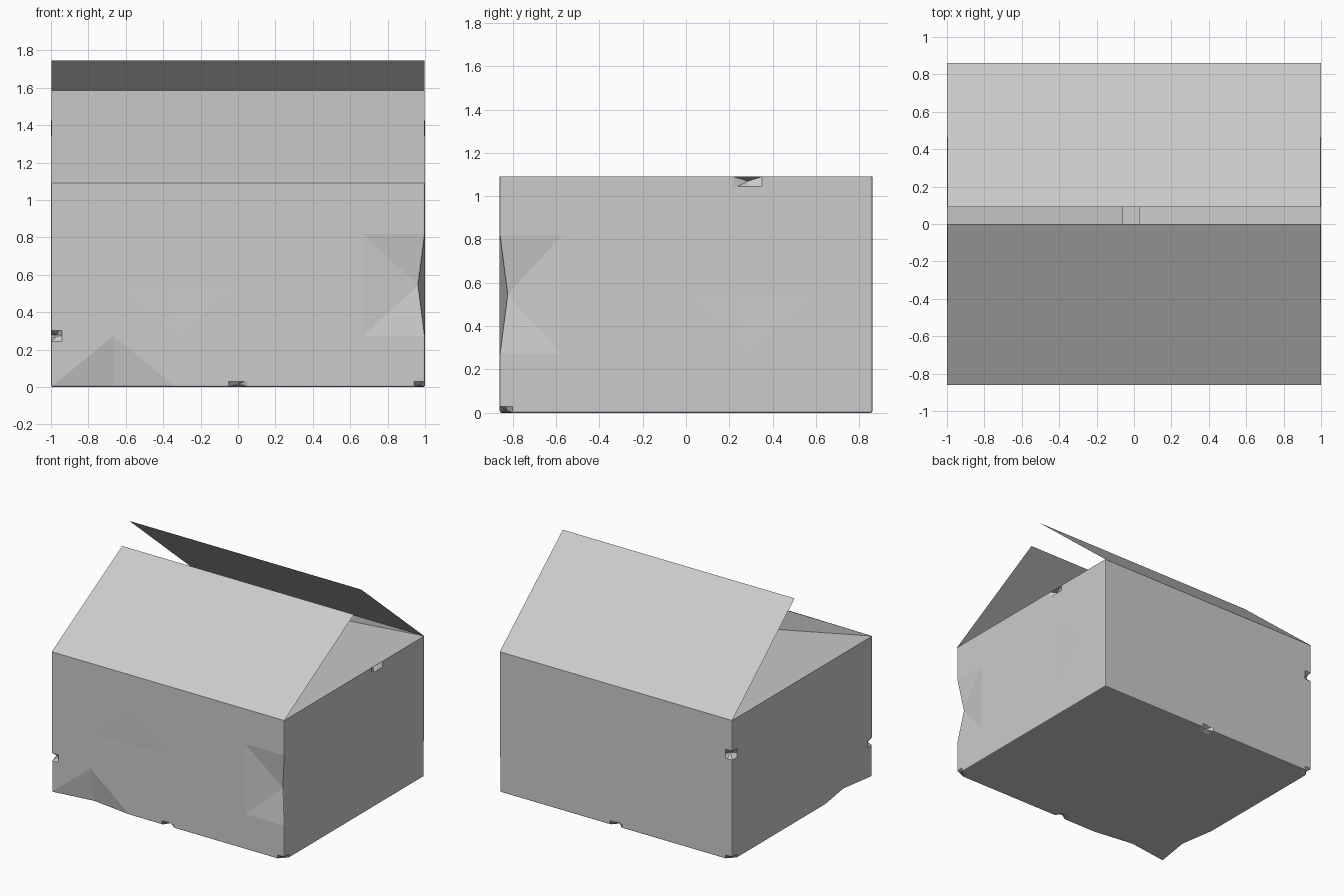
import bpy, bmesh
from mathutils import Vector

if "Cube" in bpy.data.objects:
    bpy.data.objects.remove(bpy.data.objects["Cube"])

W, D, H = 1.0, 0.86, 1.09      # half width, half depth, wall height


def add_object(name, bm):
    me = bpy.data.meshes.new(name)
    bm.to_mesh(me)
    bm.free()
    ob = bpy.data.objects.new(name, me)
    bpy.context.collection.objects.link(ob)
    return ob


def cut(bm, axis, values):
    for v in values:
        co, no = Vector(), Vector()
        co[axis], no[axis] = v, 1
        bmesh.ops.bisect_plane(bm, geom=bm.verts[:] + bm.edges[:] + bm.faces[:],
                               plane_co=co, plane_no=no, dist=1e-5)


def dent(bm, point, offset):
    p = Vector(point)
    v = min(bm.verts, key=lambda q: (q.co - p).length)
    v.co += Vector(offset)


# Box body: open-topped shell on a coarse grid
bm = bmesh.new()
bmesh.ops.create_cube(bm, size=2)
for v in bm.verts:
    v.co = Vector((v.co.x * W, v.co.y * D, (v.co.z + 1) * H / 2))
top = [f for f in bm.faces if f.normal.z > 0.9]
bmesh.ops.delete(bm, geom=top, context='FACES_ONLY')
cut(bm, 0, [-W + 2 * W * i / 6 for i in range(1, 6)])
cut(bm, 1, [-D + 2 * D * i / 6 for i in range(1, 6)])
cut(bm, 2, [H * i / 4 for i in range(1, 4)])

# Broad dents that span whole grid panels
dent(bm, (W, -D, H / 2), (-0.035, 0.035, 0))
dent(bm, (-W * 2 / 3, -D, 0), (0, 0.045, 0))
dent(bm, (-W, -D * 2 / 3, 0), (0.045, 0, 0))
dent(bm, (W, D / 3, H / 2), (-0.004, 0, 0))
dent(bm, (-W / 3, -D, H / 2), (0, 0.004, 0))

# Fine cuts, then small nicks along the edges and corners
bmesh.ops.triangulate(bm, faces=[f for f in bm.faces])
cut(bm, 0, (-0.94, -0.05, 0.05, 0.94))
cut(bm, 1, (-0.80, 0.22, 0.35, 0.80))
cut(bm, 2, (0.03, H / 4 - 0.03, H / 4 + 0.03, H * 0.75 - 0.035, H * 0.75 + 0.035, 1.045))
dent(bm, (0, -D, 0), (0, 0.03, 0.015))
dent(bm, (0, D, 0), (0, -0.04, 0.015))
dent(bm, (-W, -D, H / 4), (0.035, 0.035, 0))
dent(bm, (-W, D, H * 0.75), (0.04, -0.04, 0))
dent(bm, (W, D / 3, H), (-0.04, 0, -0.02))
dent(bm, (W, -D, 0), (-0.03, 0.03, 0.012))
dent(bm, (-W, D, 0), (0.03, -0.03, 0.012))
bmesh.ops.recalc_face_normals(bm, faces=bm.faces[:])
box = add_object("box_body", bm)
bevel = box.modifiers.new("worn_edges", 'BEVEL')
bevel.width, bevel.segments = 0.008, 2
bevel.limit_method, bevel.angle_limit = 'ANGLE', 1.2


# Flaps: single sheets from a hinge edge to a free edge
def flap(name, a, b, c, d):
    bm = bmesh.new()
    bm.faces.new([bm.verts.new(p) for p in (a, b, c, d)])
    add_object(name, bm)


def long_flap(name, y0, y1, z1):
    flap(name, (-W, y0, H), (W, y0, H), (0.997, y1, z1), (-0.997, y1, z1))


def short_flap(name, x0, x1, z1):
    flap(name, (x0, D, H), (x0, -D, H), (x1, -D + 0.006, z1), (x1, D - 0.006, z1))


long_flap("front_flap", -D, 0.0, 1.585)
long_flap("back_flap", D, 0.09, 1.745)
short_flap("left_flap", -W, -0.06, 0.90)
short_flap("right_flap", W, 0.03, 1.01)
